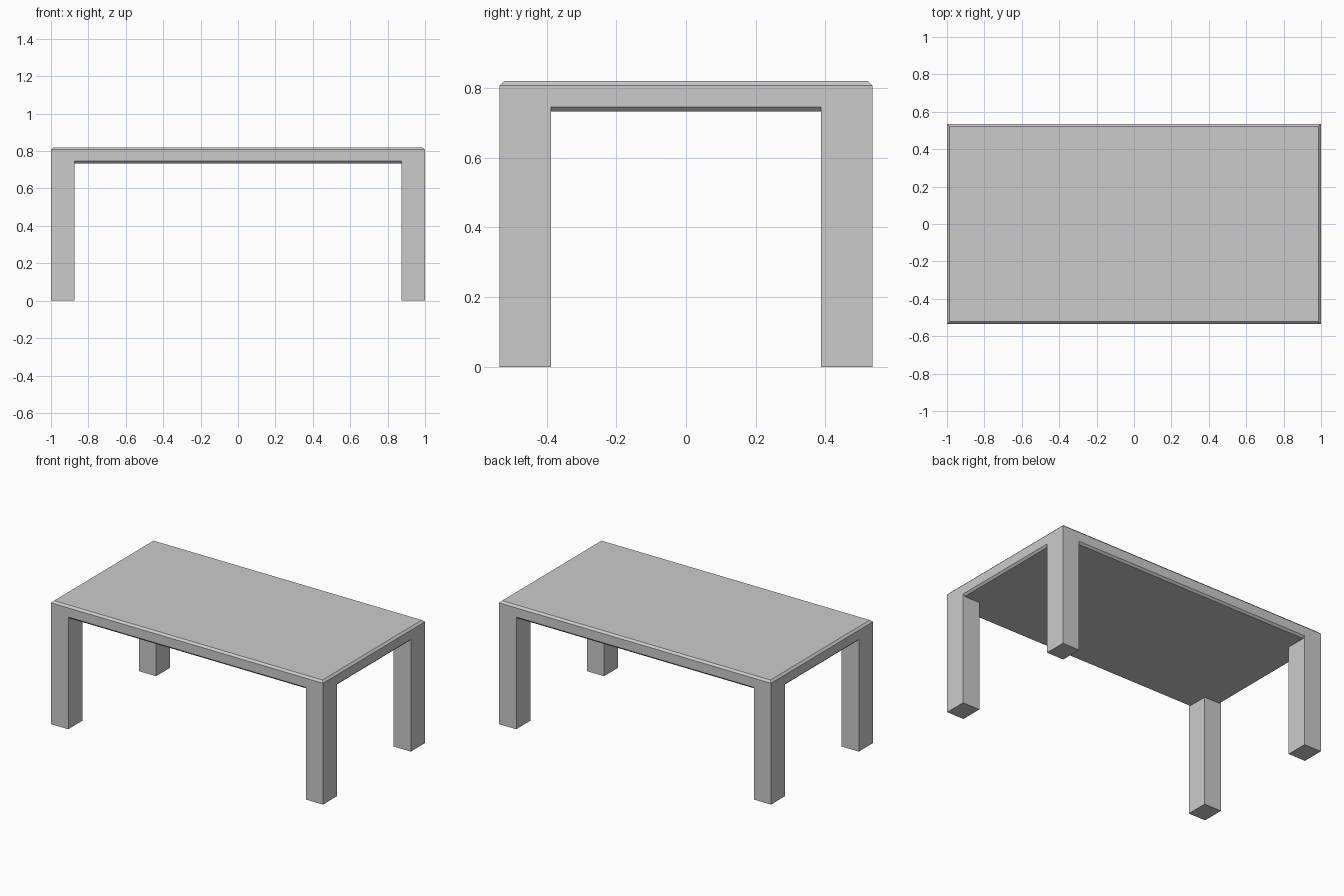
import bpy
import bmesh

if "Cube" in bpy.data.objects:
    bpy.data.objects.remove(bpy.data.objects["Cube"])

HX, HY = 1.0, 0.535            # half footprint
BOTTOM, TOP, CH = 0.733, 0.82, 0.013
LEG_X, LEG_Y = 0.126, 0.147


def make_object(name, bm):
    bmesh.ops.recalc_face_normals(bm, faces=bm.faces)
    mesh = bpy.data.meshes.new(name)
    bm.to_mesh(mesh)
    bm.free()
    obj = bpy.data.objects.new(name, mesh)
    bpy.context.collection.objects.link(obj)
    return obj


def box(lo, hi):
    bm = bmesh.new()
    bmesh.ops.create_cube(bm, size=1)
    for v in bm.verts:
        v.co = [(a + b) / 2 + c * (b - a) for a, b, c in zip(lo, hi, v.co)]
    return bm


# Table top: slab with chamfered upper and lower rims
bm = bmesh.new()
rings = []
for z, inset in ((BOTTOM, CH), (BOTTOM + CH, 0), (TOP - CH, 0), (TOP, CH)):
    x, y = HX - inset, HY - inset
    rings.append([bm.verts.new((sx * x, sy * y, z))
                  for sx, sy in ((-1, -1), (1, -1), (1, 1), (-1, 1))])
for low, high in zip(rings, rings[1:]):
    for i in range(4):
        j = (i + 1) % 4
        bm.faces.new((low[i], low[j], high[j], high[i]))
bm.faces.new(rings[0][::-1])
bm.faces.new(rings[-1])
make_object("table_top", bm)

# Four legs flush with the corners, rising to the slab's vertical sides
for sy, depth in (("front", -1), ("back", 1)):
    for sx, side in (("left", -1), ("right", 1)):
        xs = sorted((side * HX, side * (HX - LEG_X)))
        ys = sorted((depth * HY, depth * (HY - LEG_Y)))
        make_object(f"{sy}_{sx}_leg",
                    box((xs[0], ys[0], 0), (xs[1], ys[1], BOTTOM + CH)))
